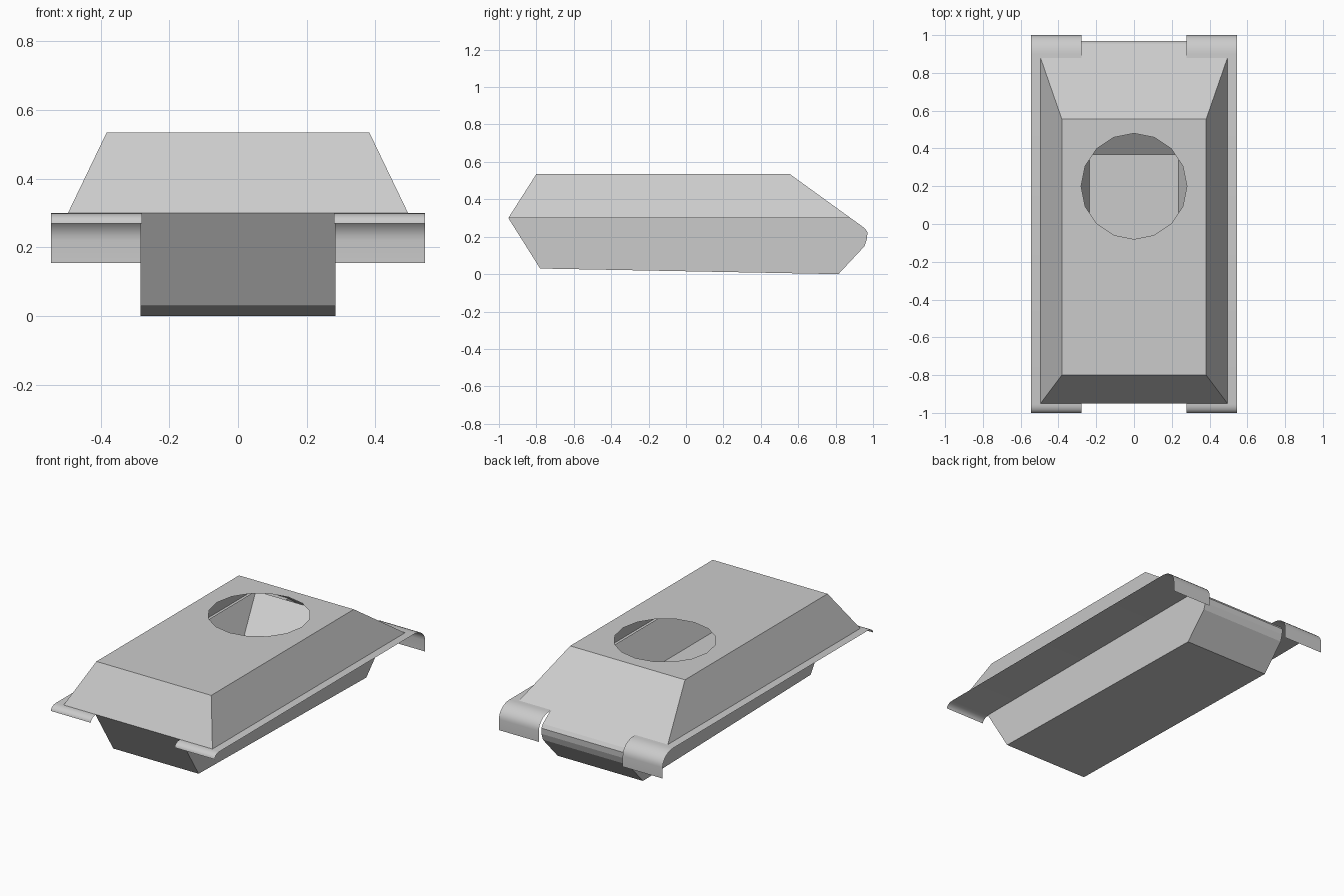
import bpy, bmesh, math

if "Cube" in bpy.data.objects:
    bpy.data.objects.remove(bpy.data.objects["Cube"])


def finish(name, bm, smooth=False):
    bmesh.ops.recalc_face_normals(bm, faces=bm.faces)
    me = bpy.data.meshes.new(name)
    bm.to_mesh(me)
    bm.free()
    ob = bpy.data.objects.new(name, me)
    bpy.context.collection.objects.link(ob)
    if smooth:
        bpy.context.view_layer.objects.active = ob
        ob.select_set(True)
        bpy.ops.object.shade_smooth_by_angle(angle=math.radians(32))
        ob.select_set(False)
    return ob


def rect(bm, x, y0, y1, z):
    return [bm.verts.new(p) for p in ((-x, y0, z), (x, y0, z), (x, y1, z), (-x, y1, z))]


def walls(bm, low, high):
    for i in range(4):
        j = (i + 1) % 4
        bm.faces.new((low[i], low[j], high[j], high[i]))


def sheet(bm, profile, x0, x1):
    """Sweep an open y-z profile across x."""
    a = [bm.verts.new((x0, y, z)) for y, z in profile]
    b = [bm.verts.new((x1, y, z)) for y, z in profile]
    for i in range(len(profile) - 1):
        bm.faces.new((a[i], b[i], b[i + 1], a[i + 1]))
    return a, b


# Sloped superstructure with a 16-sided opening in the roof
bm = bmesh.new()
base = rect(bm, 0.495, -0.95, 0.88, 0.30)
roof = rect(bm, 0.382, -0.80, 0.555, 0.535)
walls(bm, base, roof)
ring = []
for i in range(16):
    a = i * math.tau / 16
    ring.append(bm.verts.new((0.28 * math.cos(a), 0.20 + 0.28 * math.sin(a), 0.535)))
edges = [bm.edges.new((ring[i], ring[(i + 1) % 16])) for i in range(16)]
edges += [bm.edges.get((roof[i], roof[(i + 1) % 4])) for i in range(4)]
bmesh.ops.triangle_fill(bm, use_beauty=True, use_dissolve=False, edges=edges)
finish("superstructure", bm)

# Tapered compartment seen through the opening
bm = bmesh.new()
floor = rect(bm, 0.235, -0.62, 0.368, 0.22)
rim = rect(bm, 0.333, -0.75, 0.645, 0.42)
walls(bm, floor, rim)
bm.faces.new(floor)
bmesh.ops.recalc_face_normals(bm, faces=bm.faces)
finish("inner_compartment", bm).data.flip_normals()

# Lower hull: swept profile with flat side plates
hull = [(-0.95, 0.30), (-0.78, 0.03), (0.815, 0.0), (0.955, 0.15),
        (0.968, 0.19), (0.97, 0.225), (0.955, 0.246), (0.88, 0.30)]
bm = bmesh.new()
left, right = sheet(bm, hull, -0.284, 0.284)
bm.faces.new(left)
bm.faces.new(right)
finish("lower_hull", bm)

# Fenders: thin sheets with a short front curl and a long rear curl
front = [(-1.0 + 0.045 * (1 - math.cos(t)), 0.27 + 0.03 * math.sin(t))
         for t in (i * math.pi / 10 for i in range(6))]
rear = [(0.90 + 0.10 * math.sin(t), 0.22 + 0.08 * math.cos(t))
        for t in (i * math.pi / 16 for i in range(9))]
bm = bmesh.new()
sheet(bm, front + rear + [(1.0, 0.155)], 0.279, 0.545)
fender = finish("fenders", bm, smooth=True)
mirror = fender.modifiers.new("mirror", 'MIRROR')
mirror.use_axis = (True, False, False)
